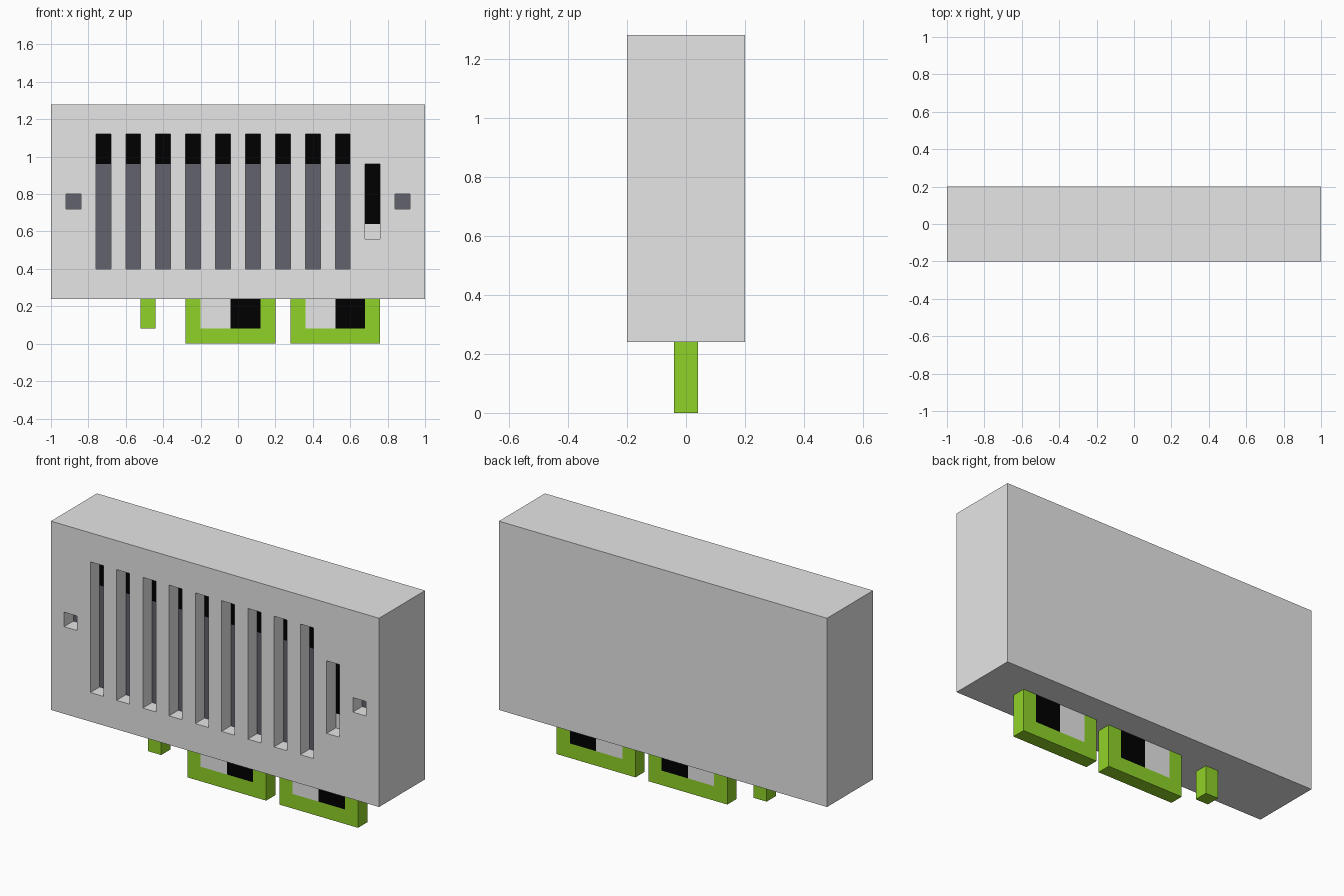
import bpy, bmesh

if "Cube" in bpy.data.objects:
    bpy.data.objects.remove(bpy.data.objects["Cube"])


def material(name, rgb):
    m = bpy.data.materials.new(name)
    m.diffuse_color = (*rgb, 1)
    m.use_nodes = True
    m.node_tree.nodes["Principled BSDF"].inputs["Base Color"].default_value = m.diffuse_color
    return m


grey = material("light grey", (0.79, 0.79, 0.79))
dark = material("slate grey", (0.122, 0.122, 0.153))
black = material("black", (0.0, 0.0, 0.0))
green = material("lime green", (0.276, 0.644, 0.021))


def make_object(name, bm, mats):
    bmesh.ops.recalc_face_normals(bm, faces=bm.faces)
    me = bpy.data.meshes.new(name)
    bm.to_mesh(me)
    bm.free()
    for m in mats:
        me.materials.append(m)
    ob = bpy.data.objects.new(name, me)
    bpy.context.collection.objects.link(ob)
    return ob


def prism(name, outline, mat, half=0.04):
    """Extrude an x-z outline through the thickness in y."""
    bm = bmesh.new()
    f = bm.faces.new([bm.verts.new((x, -half, z)) for x, z in outline])
    r = bmesh.ops.extrude_face_region(bm, geom=[f], use_keep_orig=True)
    vs = [v for v in r["geom"] if isinstance(v, bmesh.types.BMVert)]
    bmesh.ops.translate(bm, vec=(0, 2 * half, 0), verts=vs)
    return make_object(name, bm, [mat])


def rect(x0, x1, z0, z1):
    return [(x0, z0), (x1, z0), (x1, z1), (x0, z1)]


# Body: recesses as (x centre, z bottom, z top, material index of the floor)
Y0, Y1, FLOOR = -0.2, 0.2, -0.12
recesses = []
for i in range(9):
    cx = -0.72 + 0.16 * i
    recesses += [(cx, 0.40, 0.96, 1), (cx, 0.96, 1.12, 2)]
recesses += [(0.72, 0.56, 0.64, 0), (0.72, 0.64, 0.96, 2)]
recesses += [(-0.88, 0.72, 0.80, 1), (0.88, 0.72, 0.80, 1)]

xs = sorted({-1.0, 1.0} | {round(r[0] + s, 3) for r in recesses for s in (-0.04, 0.04)})
zs = sorted({0.24, 1.28} | {z for r in recesses for z in r[1:3]})


def cell(i, j):
    """Front depth and floor material of a grid cell (outside the body: the back plane)."""
    if not (0 <= i < len(xs) - 1 and 0 <= j < len(zs) - 1):
        return Y1, 0
    x, z = (xs[i] + xs[i + 1]) / 2, (zs[j] + zs[j + 1]) / 2
    for cx, z0, z1, m in recesses:
        if abs(x - cx) < 0.04 and z0 < z < z1:
            return FLOOR, m
    return Y0, 0


bm = bmesh.new()


def quad(pts, mat=0):
    bm.faces.new([bm.verts.new(p) for p in pts]).material_index = mat


for i in range(len(xs) - 1):
    for j in range(len(zs) - 1):
        x0, x1, z0, z1 = xs[i], xs[i + 1], zs[j], zs[j + 1]
        y, m = cell(i, j)
        quad([(x, y, z) for x, z in rect(x0, x1, z0, z1)], m)
        quad([(x, Y1, z) for x, z in rect(x0, x1, z0, z1)])
        # Walls wherever the neighbouring cell lies deeper
        for di, dj, a, b in ((-1, 0, (x0, z0), (x0, z1)), (1, 0, (x1, z0), (x1, z1)),
                             (0, -1, (x0, z0), (x1, z0)), (0, 1, (x0, z1), (x1, z1))):
            yn = cell(i + di, j + dj)[0]
            if yn > y:
                quad([(a[0], y, a[1]), (b[0], y, b[1]), (b[0], yn, b[1]), (a[0], yn, a[1])])

bmesh.ops.remove_doubles(bm, verts=bm.verts, dist=0.0005)
# Merge the plain back, side, top and bottom into single faces
for axis, value in ((1, Y1), (0, -1), (0, 1), (2, 0.24), (2, 1.28)):
    side = [f for f in bm.faces if all(abs(v.co[axis] - value) < 1e-4 for v in f.verts)]
    bmesh.ops.dissolve_faces(bm, faces=side)
make_object("body", bm, [grey, dark, black])

# Small locating peg under the body
prism("small_peg", rect(-0.52, -0.44, 0.08, 0.24), green)

# Two U-shaped connector frames, each filled with a grey and a black block
for name, x0, x1 in (("middle", -0.28, 0.20), ("right", 0.28, 0.76)):
    a, b, mid = x0 + 0.08, x1 - 0.08, (x0 + x1) / 2
    prism(name + "_connector_frame",
          [(x0, 0), (x1, 0), (x1, 0.24), (b, 0.24), (b, 0.08), (a, 0.08), (a, 0.24), (x0, 0.24)],
          green)
    prism(name + "_grey_contact", rect(a, mid, 0.08, 0.24), grey)
    prism(name + "_black_contact", rect(mid, b, 0.08, 0.24), black)
